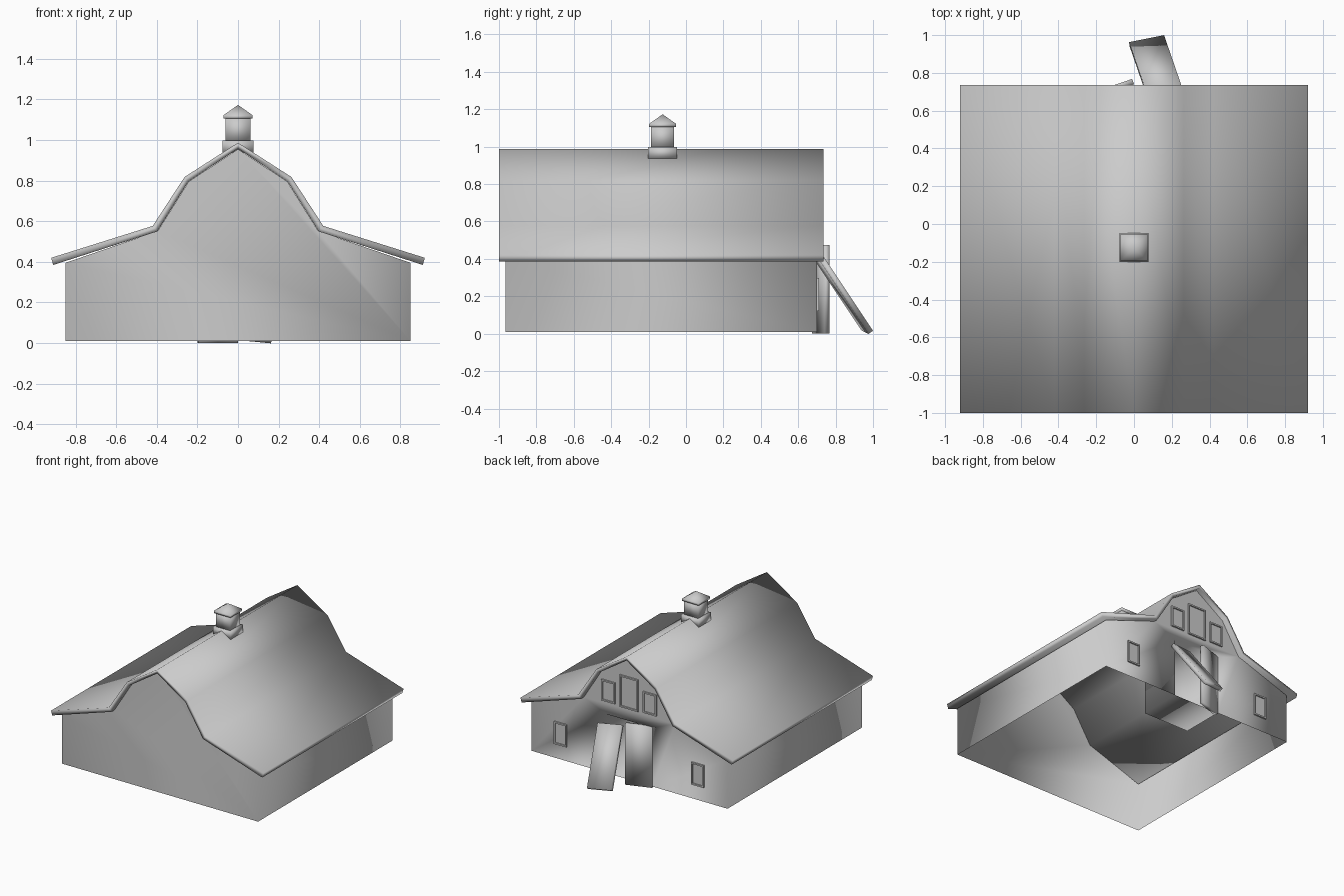
import bpy, bmesh
from mathutils import Vector

cube = bpy.data.objects.get("Cube")
if cube:
    bpy.data.objects.remove(cube, do_unlink=True)

grey = bpy.data.materials.new("barn_grey")
grey.use_nodes = True
grey.diffuse_color = (0.6, 0.6, 0.6, 1)
grey.node_tree.nodes["Principled BSDF"].inputs["Base Color"].default_value = (0.6, 0.6, 0.6, 1)


def finish(name, bm, smooth=True, fix=True):
    if fix:
        bmesh.ops.recalc_face_normals(bm, faces=bm.faces)
    mesh = bpy.data.meshes.new(name)
    bm.to_mesh(mesh)
    bm.free()
    mesh.materials.append(grey)
    for p in mesh.polygons:
        p.use_smooth = smooth
    ob = bpy.data.objects.new(name, mesh)
    bpy.context.collection.objects.link(ob)
    return ob


def mirrored(half):
    """Half profile from the right eave to the ridge, completed on the left."""
    return half + [(-x, z) for x, z in reversed(half[:-1])]


def prism(name, profile, y0, y1):
    """Extrude an xz profile along y."""
    bm = bmesh.new()
    face = bm.faces.new([bm.verts.new((x, y0, z)) for x, z in profile])
    ext = bmesh.ops.extrude_face_region(bm, geom=[face], use_keep_orig=True)
    verts = [g for g in ext["geom"] if isinstance(g, bmesh.types.BMVert)]
    bmesh.ops.translate(bm, verts=verts, vec=(0, y1 - y0, 0))
    return finish(name, bm)


def board(name, corner, u, v, n):
    """Box spanned by three edge vectors from one corner."""
    bm = bmesh.new()
    c, u, v, n = map(Vector, (corner, u, v, n))
    face = bm.faces.new([bm.verts.new(p) for p in (c, c + u, c + u + v, c + v)])
    ext = bmesh.ops.extrude_face_region(bm, geom=[face], use_keep_orig=True)
    verts = [g for g in ext["geom"] if isinstance(g, bmesh.types.BMVert)]
    bmesh.ops.translate(bm, verts=verts, vec=n)
    return finish(name, bm)


# Barn walls: open underneath, with a recessed entrance in the back wall
BASE, FRONT, BACK = 0.01, -0.965, 0.70
DOOR_X, DOOR_TOP, INNER = 0.2, 0.47, 0.36
gable = mirrored([(0.85, 0.395), (0.395, 0.552), (0.243, 0.795), (0, 0.955)])
bm = bmesh.new()
outline = [(-0.85, BASE)] + [(0.85, BASE)] + gable
front = [bm.verts.new((x, FRONT, z)) for x, z in outline]
back = [bm.verts.new((x, BACK, z)) for x, z in outline]
bm.faces.new(front)
notch = [(-DOOR_X, BASE), (-DOOR_X, DOOR_TOP), (DOOR_X, DOOR_TOP), (DOOR_X, BASE)]
outer = [bm.verts.new((x, BACK, z)) for x, z in notch]
inner = [bm.verts.new((x, INNER, z)) for x, z in notch]
bm.faces.new([back[0]] + outer + back[1:]).normal_flip()
for i, j in ((1, 2), (len(outline) - 1, 0)):
    bm.faces.new((front[j], front[i], back[i], back[j]))
for i in range(4):
    j = (i + 1) % 4
    bm.faces.new((outer[i], outer[j], inner[j], inner[i]))
bm.faces.new(inner)
finish("barn_walls", bm)

# Gambrel roof with an even thickness
roof_top = mirrored([(0.92, 0.42), (0.42, 0.577), (0.263, 0.818), (0, 0.987)])
roof_under = mirrored([(0.91, 0.385), (0.397, 0.55), (0.244, 0.796), (0, 0.957)])
prism("gambrel_roof", roof_top + roof_under[::-1], -1.0, 0.735)


# Framed windows on the back wall
def window(name, x, z, w, h, rim=0.016, depth=0.012):
    bm = bmesh.new()
    face = bm.faces.new([bm.verts.new((x + sx * w / 2, BACK, z + sz * h / 2))
                         for sx, sz in ((1, -1), (-1, -1), (-1, 1), (1, 1))])
    ext = bmesh.ops.extrude_face_region(bm, geom=[face])
    verts = [g for g in ext["geom"] if isinstance(g, bmesh.types.BMVert)]
    pane = [g for g in ext["geom"] if isinstance(g, bmesh.types.BMFace)]
    bmesh.ops.translate(bm, verts=verts, vec=(0, depth, 0))
    bmesh.ops.inset_region(bm, faces=pane, thickness=rim)
    ext = bmesh.ops.extrude_face_region(bm, geom=pane)
    verts = [g for g in ext["geom"] if isinstance(g, bmesh.types.BMVert)]
    bmesh.ops.delete(bm, geom=pane, context="FACES_ONLY")
    bmesh.ops.translate(bm, verts=verts, vec=(0, 0.002 - depth, 0))
    finish(name, bm, smooth=False)


window("loft_window_centre", 0, 0.69, 0.16, 0.25)
for side, s in (("left", 1), ("right", -1)):
    window("loft_window_" + side, s * 0.18, 0.655, 0.115, 0.165)
    window("ground_window_" + side, s * 0.595, 0.21, 0.11, 0.175)

# Door left ajar, and the fallen door leaning on the opening
board("ajar_door", (-0.2, 0.703, 0), (0.19, 0.065, 0), (0, 0, 0.475), (0.01, -0.028, 0))
rise = Vector((0.09, -0.26, 0.39))
across = Vector((-0.185, -0.037, 0.018))
inward = rise.cross(across).normalized() * 0.03
if inward.z > 0:
    inward.negate()
board("leaning_door", (0.159, 1.0, 0.016), across, rise, inward)


# Cupola on the ridge
def cupola_part(name, levels, cy=-0.125):
    """Square rings stacked by (half width, height); zero width makes a tip."""
    bm = bmesh.new()
    rings = []
    for r, z in levels:
        rings.append([bm.verts.new((sx * r, cy + sy * r, z))
                      for sx, sy in ((-1, -1), (1, -1), (1, 1), (-1, 1))])
    bm.faces.new(rings[0])
    bm.faces.new(rings[-1])
    for a, b in zip(rings, rings[1:]):
        for i in range(4):
            j = (i + 1) % 4
            bm.faces.new((a[i], a[j], b[j], b[i]))
    bmesh.ops.remove_doubles(bm, verts=bm.verts, dist=0.0001)
    finish(name, bm)


cupola_part("cupola_base", [(0.077, 0.937), (0.077, 0.997)])
cupola_part("cupola_tower", [(0.061, 0.99), (0.061, 1.11)])
cupola_part("cupola_roof", [(0.072, 1.105), (0.072, 1.122), (0, 1.173)])
